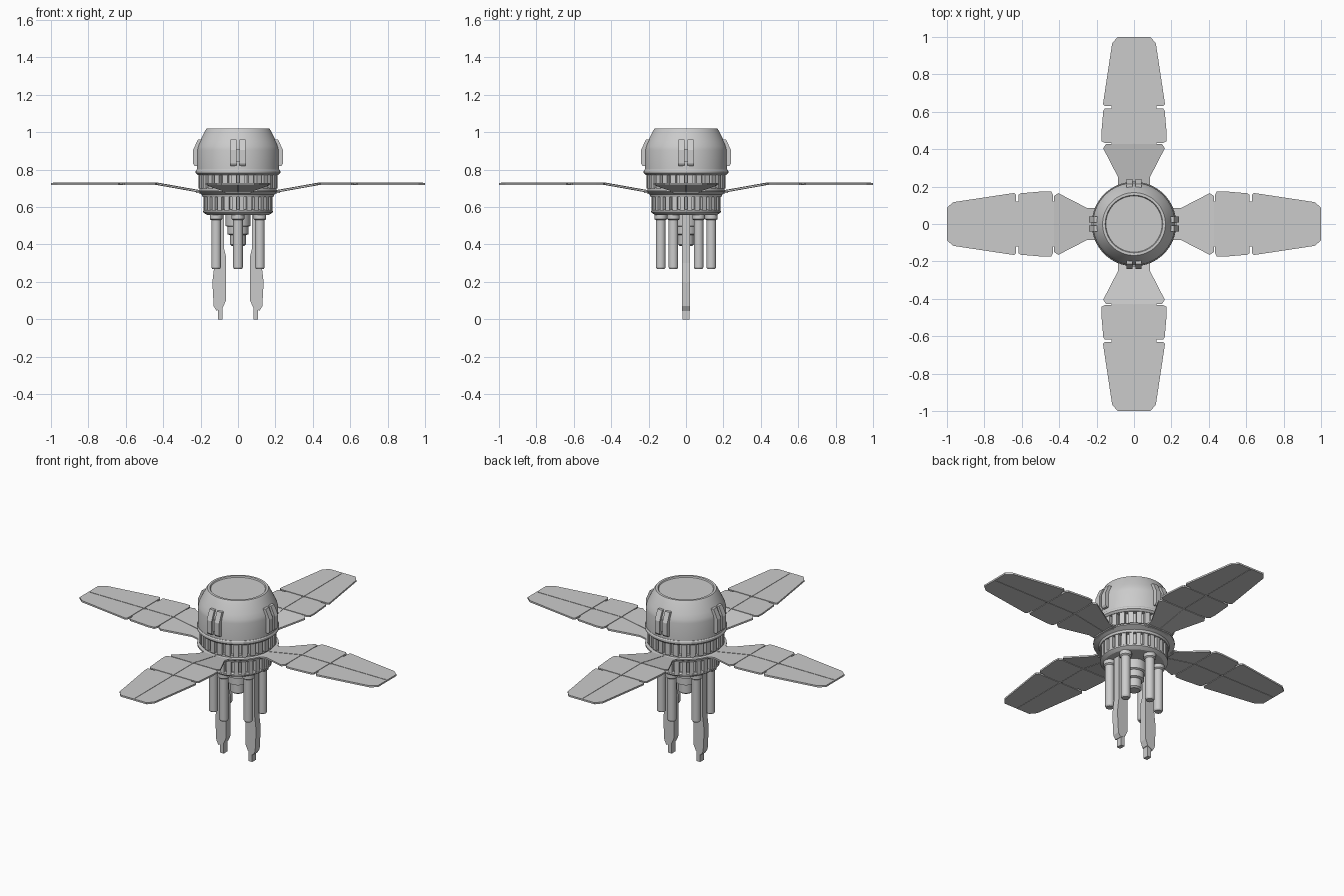
import bpy, bmesh, math
from mathutils import Matrix, Vector

if "Cube" in bpy.data.objects:
    bpy.data.objects.remove(bpy.data.objects["Cube"])


def finish(bm, name, smooth=False):
    bmesh.ops.recalc_face_normals(bm, faces=bm.faces[:])
    me = bpy.data.meshes.new(name)
    bm.to_mesh(me)
    bm.free()
    if smooth:
        me.shade_smooth()
        me.set_sharp_from_angle(angle=math.radians(25))
    ob = bpy.data.objects.new(name, me)
    bpy.context.collection.objects.link(ob)
    return ob


def lathe(name, profile, n=48, at=(0, 0)):
    """Revolve (radius, z) points, running from axis to axis."""
    bm = bmesh.new()
    rings = []
    for r, z in profile:
        if r == 0:
            rings.append([bm.verts.new((at[0], at[1], z))] * n)
        else:
            rings.append([bm.verts.new((at[0] + r * math.cos(2 * math.pi * i / n),
                                        at[1] + r * math.sin(2 * math.pi * i / n), z)) for i in range(n)])
    for a, b in zip(rings, rings[1:]):
        for i in range(n):
            j = (i + 1) % n
            bm.faces.new(dict.fromkeys((a[i], a[j], b[j], b[i])))
    return finish(bm, name, True)


def prism(bm, pts, offset, mat):
    """Extrude a closed 3D outline by an offset, then transform it."""
    lo = [bm.verts.new(mat @ Vector(p)) for p in pts]
    hi = [bm.verts.new(mat @ (Vector(p) + Vector(offset))) for p in pts]
    bm.faces.new(lo)
    bm.faces.new(hi[::-1])
    for i in range(len(pts)):
        j = (i + 1) % len(pts)
        bm.faces.new((lo[i], lo[j], hi[j], hi[i]))


def turn(a):
    return Matrix.Rotation(a, 4, 'Z')


def box(bm, x0, x1, hy, z0, z1, mat):
    prism(bm, [(x0, -hy, z0), (x1, -hy, z0), (x1, hy, z0), (x0, hy, z0)], (0, 0, z1 - z0), mat)


# Domed head with a raised top rim
lathe("dome", [(0, 1.013), (.150, 1.013), (.154, 1.02), (.168, 1.02), (.178, 1.005),
               (.205, .95), (.216, .925), (.22, .905), (.22, .80), (0, .80)], 64)
lathe("dome_collar", [(0, .80), (.222, .80), (.226, .794), (.226, .782), (.215, .772), (0, .772)], 64)

# Body core, middle flange and base plate
lathe("body_core", [(0, .78), (.187, .78), (.187, .69), (.165, .66), (.165, .57), (0, .57)])
lathe("middle_flange", [(0, .705), (.205, .705), (.205, .692), (.224, .690), (.224, .682),
                        (.195, .668), (.190, .655), (0, .655)], 64)
lathe("base_plate", [(0, .587), (.178, .587), (.186, .580), (.186, .572), (.175, .564), (.165, .558), (0, .558)], 64)


# Rings of vertical ribs
def rib_ring(name, n, r0, r1, half, z0, z1):
    bm = bmesh.new()
    for i in range(n):
        box(bm, r0, r1, half, z0, z1, turn(2 * math.pi * (i + .5) / n))
    finish(bm, name)


rib_ring("upper_ribs", 28, .18, .212, .0145, .70, .775)
rib_ring("lower_ribs", 28, .16, .185, .0125, .58, .66)

# Clamps on the four sides of the dome
bm = bmesh.new()
clamp = [(.20, .82), (.232, .82), (.240, .832), (.240, .905), (.214, .962), (.19, .962)]
for k in range(4):
    for y in (-.041, .009):
        prism(bm, [(x, y, z) for x, z in clamp], (0, .032, 0), turn(k * math.pi / 2))
    box(bm, .20, .228, .012, .84, .91, turn(k * math.pi / 2))
finish(bm, "dome_clamps")

# Four folding wings: sloped root, middle panel, tapered tip
T = .010
root = [(.19, .085), (.25, .085), (.405, .165), (.427, .150)]
middle = [(.433, .155), (.442, .173), (.48, .175), (.608, .164), (.618, .155)]
tip = [(.630, .155), (.640, .166), (.965, .117), (1.0, .088)]


def wing_z(r):
    return .719 - max(0, .43 - r) * .178


for k, side in enumerate(("right", "back", "left", "front")):
    m = turn(k * math.pi / 2)
    bm = bmesh.new()
    for half in (root, middle, tip):
        outline = half + [(r, -w) for r, w in reversed(half)]
        prism(bm, [(r, w, wing_z(r)) for r, w in outline], (0, 0, T), m)
    # centre spine that bridges the hinges
    for a, b in ((.19, .43), (.43, .99)):
        pts = [(a, -.004, wing_z(a) - .002), (b, -.004, wing_z(b) - .002),
               (b, .004, wing_z(b) - .002), (a, .004, wing_z(a) - .002)]
        prism(bm, pts, (0, 0, T + .004), m)
    # hinge pins
    for r in (.43, .624):
        box(bm, r - .006, r + .006, .12, wing_z(r) + .003, wing_z(r) + .007, m)
    # root bracket
    box(bm, .18, .225, .07, .676, .69, m)
    finish(bm, side + "_wing")

# Six hanging rods with collars, in a hexagon
for i in range(6):
    a = math.radians(30 + 60 * i)
    lathe("rod_%d" % (i + 1), [(0, .56), (.034, .56), (.034, .536), (.026, .530), (.026, .278),
                               (.021, .27), (0, .27)], 20, (.135 * math.cos(a), .135 * math.sin(a)))

# Stepped nozzle in the centre
lathe("centre_nozzle", [(0, .56), (.066, .56), (.066, .50), (.056, .495), (.056, .455), (.042, .45),
                        (.042, .40), (.032, .392), (0, .392)], 32)

# Two long blade legs with narrow feet
blade = [(.075, .56), (.125, .56), (.125, .30), (.137, .20), (.130, .07), (.115, .045),
         (.080, .065), (.065, .10), (.065, .34), (.075, .38)]
for side, m in (("right", turn(0)), ("left", turn(math.pi))):
    bm = bmesh.new()
    prism(bm, [(x, -.022, z) for x, z in blade], (0, .044, 0), m)
    finish(bm, side + "_blade")
    bm = bmesh.new()
    box(bm, .083, .108, .018, 0, .07, m)
    finish(bm, side + "_foot")
